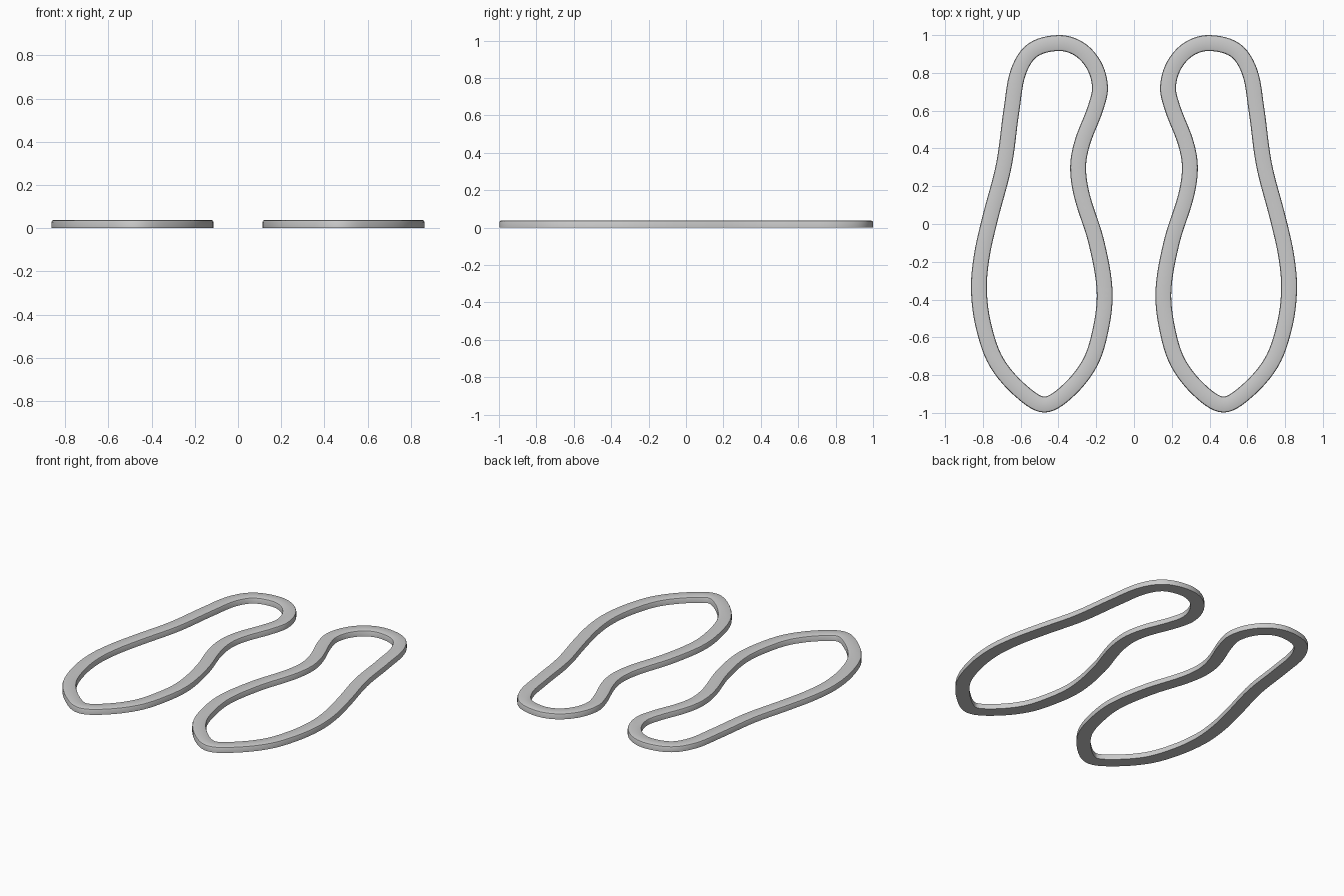
import bpy, bmesh
from mathutils import Vector
from mathutils.geometry import interpolate_bezier

if "Cube" in bpy.data.objects:
    bpy.data.objects.remove(bpy.data.objects["Cube"])

# Outer edge of the sole, clockwise from the heel
OUTLINE = [(.40, 1), (.56, .955), (.65, .825), (.69, .61), (.73, .32), (.80, .05),
           (.847, -.16), (.863, -.35), (.836, -.556), (.762, -.757), (.614, -.926),
           (.476, -.998), (.339, -.93), (.197, -.757), (.132, -.55), (.114, -.345),
           (.16, -.08), (.235, .16), (.254, .30), (.233, .42), (.164, .60),
           (.138, .725), (.175, .86), (.27, .963)]
# Rim cross-section: distance inward, height (soft top edges, flat underside)
RIM = [(0, 0), (0, .028), (.003, .035), (.010, .038),
       (.074, .038), (.081, .035), (.084, .028), (.084, 0)]
STEPS = 6


def smooth_loop(points):
    p = [Vector((x, y, 0)) for x, y in points]
    n, out = len(p), []
    for i in range(n):
        a, b, c, d = p[i - 1], p[i], p[(i + 1) % n], p[(i + 2) % n]
        k = (c - b).length / 3
        h1 = b + (c - a).normalized() * k
        h2 = c - (d - b).normalized() * k
        out += interpolate_bezier(b, h1, h2, c, STEPS + 1)[:-1]
    return out


def sole_rim(name, side):
    path = smooth_loop(OUTLINE)
    n, m = len(path), len(RIM)
    bm = bmesh.new()
    rings = []
    for i, p in enumerate(path):
        t = (path[(i + 1) % n] - path[i - 1]).normalized()
        inward = Vector((t.y, -t.x, 0))
        ring = []
        for d, z in RIM:
            q = p + inward * d
            ring.append(bm.verts.new((side * q.x, q.y, z)))
        rings.append(ring)
    for i in range(n):
        a, b = rings[i], rings[(i + 1) % n]
        for j in range(m):
            k = (j + 1) % m
            bm.faces.new((a[j], a[k], b[k], b[j]))
    bmesh.ops.recalc_face_normals(bm, faces=bm.faces)
    mesh = bpy.data.meshes.new(name)
    bm.to_mesh(mesh)
    bm.free()
    ob = bpy.data.objects.new(name, mesh)
    bpy.context.collection.objects.link(ob)
    bpy.ops.object.select_all(action='DESELECT')
    ob.select_set(True)
    bpy.context.view_layer.objects.active = ob
    bpy.ops.object.shade_smooth_by_angle(angle=0.7)


# Mirrored pair
sole_rim("right_sole_rim", 1)
sole_rim("left_sole_rim", -1)
